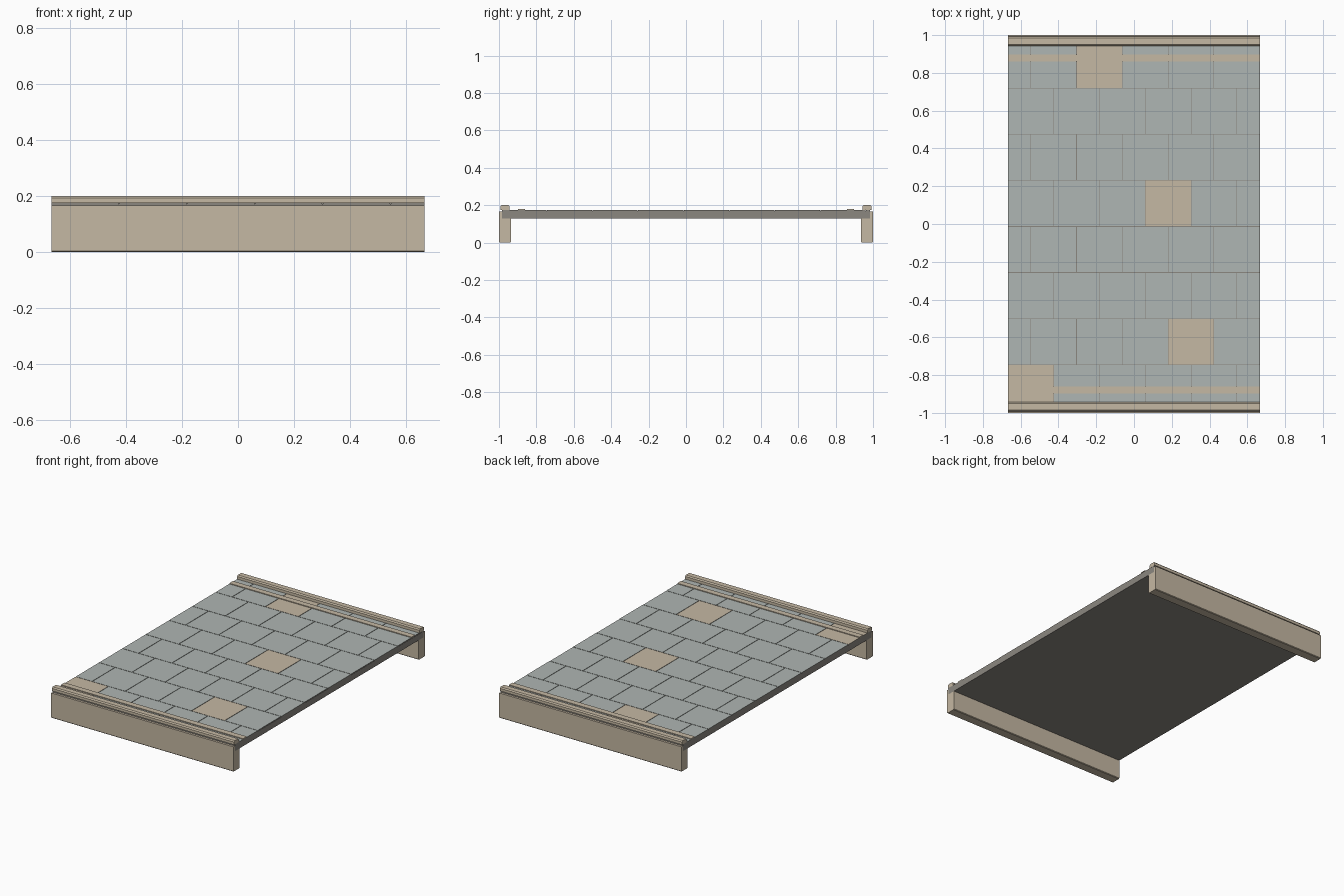
import bpy, bmesh

cube = bpy.data.objects.get("Cube")
if cube:
    bpy.data.objects.remove(cube, do_unlink=True)


def make_material(name, rgb):
    mat = bpy.data.materials.new(name)
    mat.use_nodes = True
    colour = (*rgb, 1)
    mat.diffuse_color = colour
    mat.node_tree.nodes["Principled BSDF"].inputs["Base Color"].default_value = colour
    return mat


TAN = make_material("tan stone", (0.558, 0.479, 0.366))
TILE = make_material("blue grey tile", (0.429, 0.468, 0.451))
DECK = make_material("warm grey concrete", (0.258, 0.242, 0.216))

HALF_X, HALF_Y = 0.666, 0.985
DECK_LOW, TILE_LOW, TOP = 0.13, 0.17, 0.175


def finish(bm, name, mats):
    bmesh.ops.recalc_face_normals(bm, faces=bm.faces)
    mesh = bpy.data.meshes.new(name)
    bm.to_mesh(mesh)
    bm.free()
    for mat in mats:
        mesh.materials.append(mat)
    obj = bpy.data.objects.new(name, mesh)
    bpy.context.collection.objects.link(obj)
    return obj


def add_box(bm, x0, x1, y0, y1, z0, z1):
    verts = bmesh.ops.create_cube(bm, size=1)["verts"]
    for v in verts:
        v.co.x = x1 if v.co.x > 0 else x0
        v.co.y = y1 if v.co.y > 0 else y0
        v.co.z = z1 if v.co.z > 0 else z0
    return {f for v in verts for f in v.link_faces}


def extrude_profile(name, profile, side, mat):
    """Run a (y, z) profile across the full width; side mirrors it in y."""
    bm = bmesh.new()
    face = bm.faces.new([bm.verts.new((-HALF_X, side * y, z)) for y, z in profile])
    ext = bmesh.ops.extrude_face_region(bm, geom=[face])["geom"]
    moved = [v for v in ext if isinstance(v, bmesh.types.BMVert)]
    bmesh.ops.translate(bm, verts=moved, vec=(2 * HALF_X, 0, 0))
    return finish(bm, name, [mat])


# Deck slab
bm = bmesh.new()
add_box(bm, -HALF_X, HALF_X, -HALF_Y, HALF_Y, DECK_LOW, TILE_LOW)
finish(bm, "deck_slab", [DECK])

# Staggered paving, with coloured tops and concrete sides
PITCH_X, PITCH_Y, GAP = 0.2425, 0.2437, 0.0015
ACCENTS = {(0, 0), (1, 4), (4, 3), (7, 2)}
bm = bmesh.new()
for row in range(9):
    y0 = max(-0.988 + row * PITCH_Y + GAP, -HALF_Y)
    y1 = min(-0.988 + (row + 1) * PITCH_Y - GAP, HALF_Y)
    for col in range(7):
        left = -0.668 + (col - 0.5 * (row % 2)) * PITCH_X
        x0 = max(left + GAP, -HALF_X)
        x1 = min(left + PITCH_X - GAP, HALF_X)
        if x1 - x0 < 0.01:
            continue
        for f in add_box(bm, x0, x1, y0, y1, TILE_LOW, TOP):
            f.normal_update()
            if f.normal.z > 0.5:
                f.material_index = 2 if (row, col) in ACCENTS else 1
finish(bm, "paving_tiles", [DECK, TILE, TAN])

# Edge beams notched around the slab, kerb rails and raised strips
beam = [(1, 0.004), (1, 0.165), (HALF_Y, 0.165), (HALF_Y, DECK_LOW),
        (0.935, DECK_LOW), (0.935, 0.004), (0.939, 0), (0.996, 0)]
rail = [(0.992, TOP), (0.992, 0.193), (0.985, 0.2), (0.95, 0.2),
        (0.943, 0.193), (0.943, TOP)]
strip = [(0.898, TOP), (0.898, 0.18), (0.86, 0.18), (0.86, TOP)]
for side, label in ((-1, "front"), (1, "back")):
    extrude_profile(label + "_edge_beam", beam, side, TAN)
    extrude_profile(label + "_kerb_rail", rail, side, TAN)
    extrude_profile(label + "_raised_strip", strip, side, TAN)
